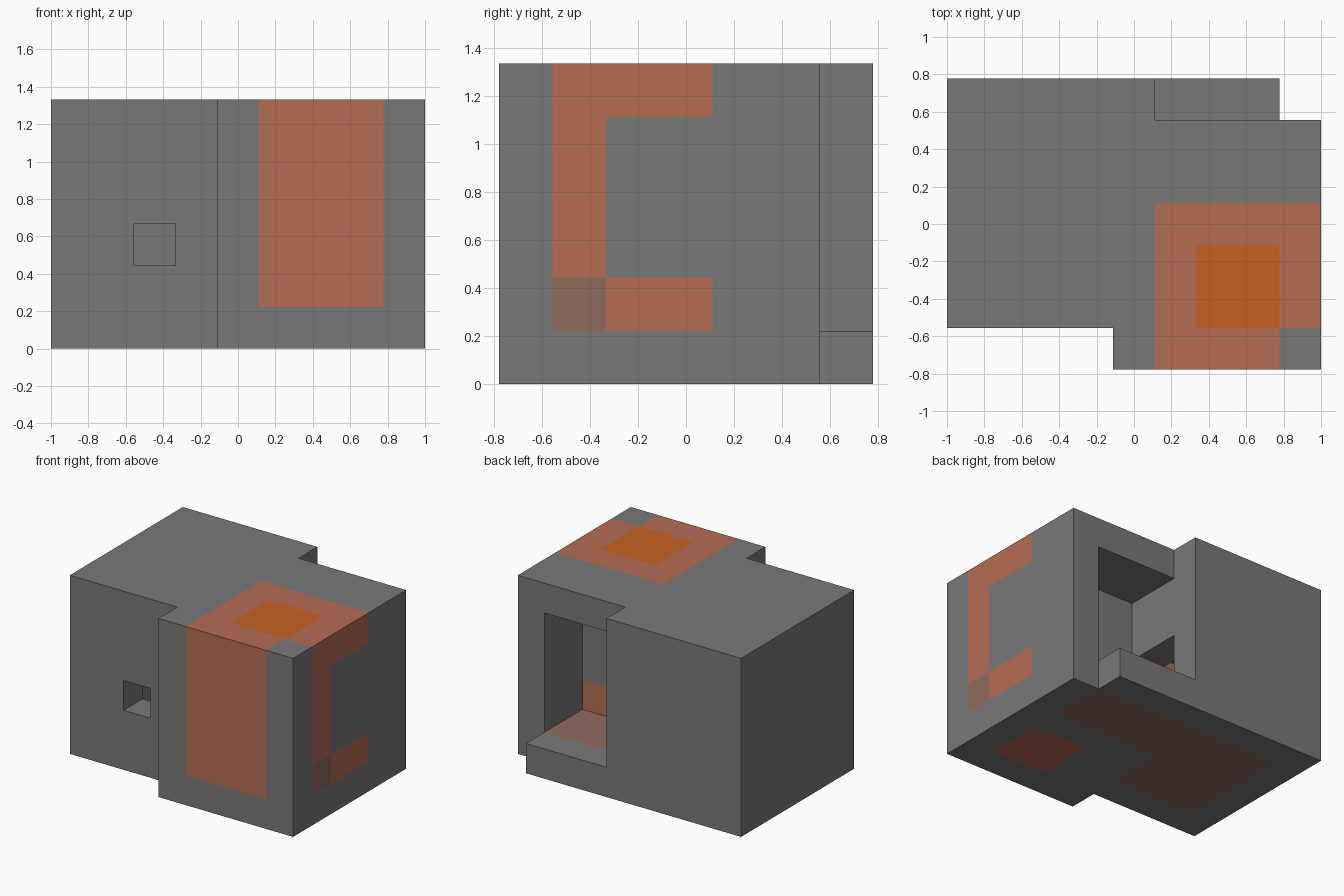
import bpy, bmesh
from mathutils import Vector

cube = bpy.data.objects.get("Cube")
if cube:
    bpy.data.objects.remove(cube, do_unlink=True)

UNIT = 2 / 9
SIZE = (9, 7, 6)


def material(name, color):
    m = bpy.data.materials.new(name)
    m.use_nodes = True
    rgba = (*color, 1)
    m.diffuse_color = rgba
    m.node_tree.nodes["Principled BSDF"].inputs["Base Color"].default_value = rgba
    return m


MATERIALS = [
    material("grey", (0.19, 0.19, 0.19)),
    material("pale_orange", (0.46, 0.15, 0.087)),
    material("deep_orange", (0.58, 0.12, 0.016)),
    material("brown", (0.28, 0.15, 0.11)),
]
GREY, PALE, DEEP, BROWN = range(4)

# Block shapes in grid units: (x0, x1, y0, y1, z0, z1)
SOLID = [
    (0, 9, 1, 6, 0, 6),   # main block
    (4, 9, 0, 1, 0, 6),   # front step
    (0, 5, 6, 7, 0, 6),   # back step
    (5, 8, 6, 7, 0, 1),   # back ledge
]
HOLLOW = [
    (5, 8, 4, 6, 1, 5),   # alcove
    (4, 5, 4, 6, 1, 3),   # passage
    (1, 4, 2, 6, 1, 5),   # chamber
    (2, 3, 1, 2, 2, 3),   # front window
]

# Coloured panels: facing direction, flat box, colour; later ones win
UP, DOWN = (0, 0, 1), (0, 0, -1)
FRONT, BACK, LEFT = (0, -1, 0), (0, 1, 0), (1, 0, 0)
PANELS = [
    # top
    (UP, (5, 9, 1, 4, 6, 6), PALE),
    (UP, (5, 8, 0, 1, 6, 6), PALE),
    (UP, (6, 8, 1, 3, 6, 6), DEEP),
    # front
    (FRONT, (5, 8, 0, 0, 1, 6), PALE),
    # side bracket shape
    (LEFT, (9, 9, 1, 4, 5, 6), PALE),
    (LEFT, (9, 9, 1, 2, 2, 5), PALE),
    (LEFT, (9, 9, 2, 4, 1, 2), PALE),
    (LEFT, (9, 9, 1, 2, 1, 2), BROWN),
    # underside
    (DOWN, (1, 8, 4, 6, 0, 0), BROWN),
    (DOWN, (1, 4, 2, 4, 0, 0), BROWN),
    (DOWN, (6, 8, 1, 3, 0, 0), PALE),
    # inside floor and walls
    (UP, (1, 8, 4, 6, 1, 1), BROWN),
    (UP, (1, 4, 2, 4, 1, 1), BROWN),
    (BACK, (6, 8, 4, 4, 1, 2), PALE),
    (BACK, (1, 4, 2, 2, 3, 5), PALE),
]


def inside(p, box):
    return all(box[2 * i] <= p[i] <= box[2 * i + 1] for i in range(3))


def filled(p):
    return any(inside(p, b) for b in SOLID) and not any(inside(p, b) for b in HOLLOW)


def colour(p, normal):
    index = GREY
    for facing, box, mat in PANELS:
        if Vector(facing) == normal and inside(p, box):
            index = mat
    return index


# Stepped body: a face wherever a filled cell meets an empty one
bm = bmesh.new()
half = Vector((0.5, 0.5, 0.5))
offset = Vector((SIZE[0] / 2, SIZE[1] / 2, 0))
for x in range(SIZE[0]):
    for y in range(SIZE[1]):
        for z in range(SIZE[2]):
            centre = Vector((x, y, z)) + half
            if not filled(centre):
                continue
            for axis in range(3):
                for sign in (-1, 1):
                    normal = Vector((0, 0, 0))
                    normal[axis] = sign
                    if filled(centre + normal):
                        continue
                    mid = centre + normal / 2
                    u = Vector((0, 0, 0))
                    u[(axis + 1) % 3] = 0.5
                    v = normal.cross(u)
                    corners = (mid - u - v, mid + u - v, mid + u + v, mid - u + v)
                    face = bm.faces.new([bm.verts.new((c - offset) * UNIT) for c in corners])
                    face.material_index = colour(mid, normal)
bmesh.ops.remove_doubles(bm, verts=bm.verts[:], dist=0.001)

mesh = bpy.data.meshes.new("stepped_block")
bm.to_mesh(mesh)
bm.free()
for m in MATERIALS:
    mesh.materials.append(m)
block = bpy.data.objects.new("stepped_block", mesh)
bpy.context.collection.objects.link(block)
